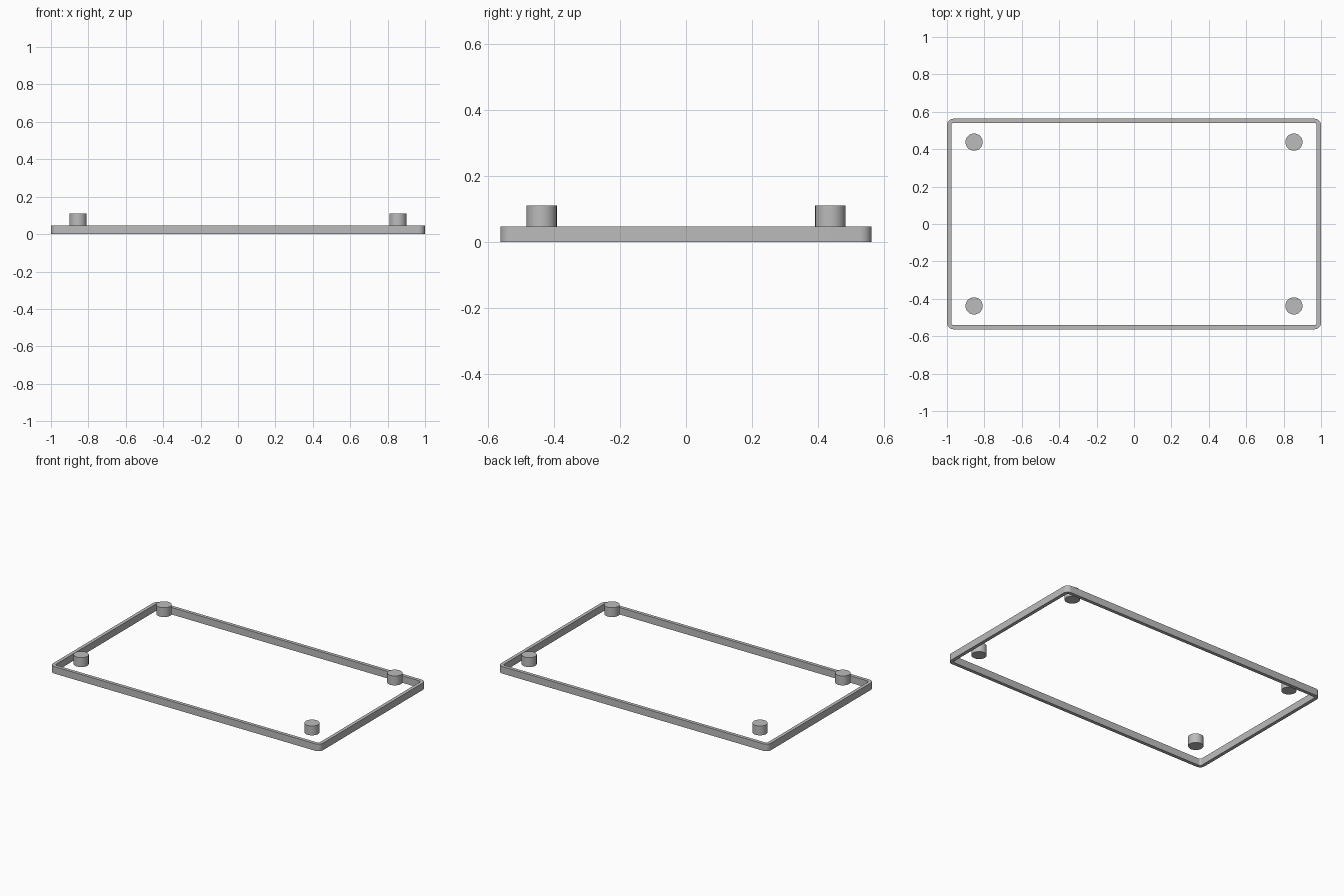
import bpy
import bmesh
from math import pi, cos, sin, radians

cube = bpy.data.objects.get("Cube")
if cube:
    bpy.data.objects.remove(cube, do_unlink=True)

grey = bpy.data.materials.new("light grey")
grey.use_nodes = True
colour = (0.5, 0.5, 0.5, 1)
grey.diffuse_color = colour
grey.node_tree.nodes["Principled BSDF"].inputs["Base Color"].default_value = colour

HALF_X, HALF_Y = 1.0, 0.563
WALL, RIM_H = 0.023, 0.047
CORNER = 0.035
POST_X, POST_Y, POST_R, POST_TOP = 0.855, 0.438, 0.046, 0.11
STEPS = 8


def rounded_rect(hx, hy, r):
    """Outline points, counter-clockwise from the +x +y corner."""
    points = []
    for i, (sx, sy) in enumerate([(1, 1), (-1, 1), (-1, -1), (1, -1)]):
        for k in range(STEPS + 1):
            a = (i + k / STEPS) * pi / 2
            points.append((sx * (hx - r) + r * cos(a), sy * (hy - r) + r * sin(a)))
    return points


def finish(obj):
    obj.data.materials.append(grey)
    bpy.ops.object.select_all(action="DESELECT")
    obj.select_set(True)
    bpy.context.view_layer.objects.active = obj
    bpy.ops.object.shade_smooth_by_angle(angle=radians(35))


# Thin rectangular rim with rounded corners, open in the middle
bm = bmesh.new()
outer = rounded_rect(HALF_X, HALF_Y, CORNER)
inner = rounded_rect(HALF_X - WALL, HALF_Y - WALL, CORNER - WALL)
loops = [[bm.verts.new((x, y, z)) for x, y in outline]
         for outline, z in ((outer, 0), (outer, RIM_H), (inner, RIM_H), (inner, 0))]
for j in range(4):
    a, b = loops[j], loops[(j + 1) % 4]
    for i in range(len(a)):
        n = (i + 1) % len(a)
        bm.faces.new((a[i], a[n], b[n], b[i]))
bmesh.ops.recalc_face_normals(bm, faces=bm.faces)
mesh = bpy.data.meshes.new("rim")
bm.to_mesh(mesh)
bm.free()
rim = bpy.data.objects.new("rim", mesh)
bpy.context.collection.objects.link(rim)
finish(rim)

# Four round corner posts, standing level with the top of the rim
for sy, depth in ((-1, "front"), (1, "back")):
    for sx, side in ((-1, "right"), (1, "left")):
        bpy.ops.mesh.primitive_cylinder_add(
            vertices=48, radius=POST_R, depth=POST_TOP - RIM_H,
            location=(sx * POST_X, sy * POST_Y, (POST_TOP + RIM_H) / 2))
        post = bpy.context.object
        post.name = f"{depth}_{side}_post"
        finish(post)
